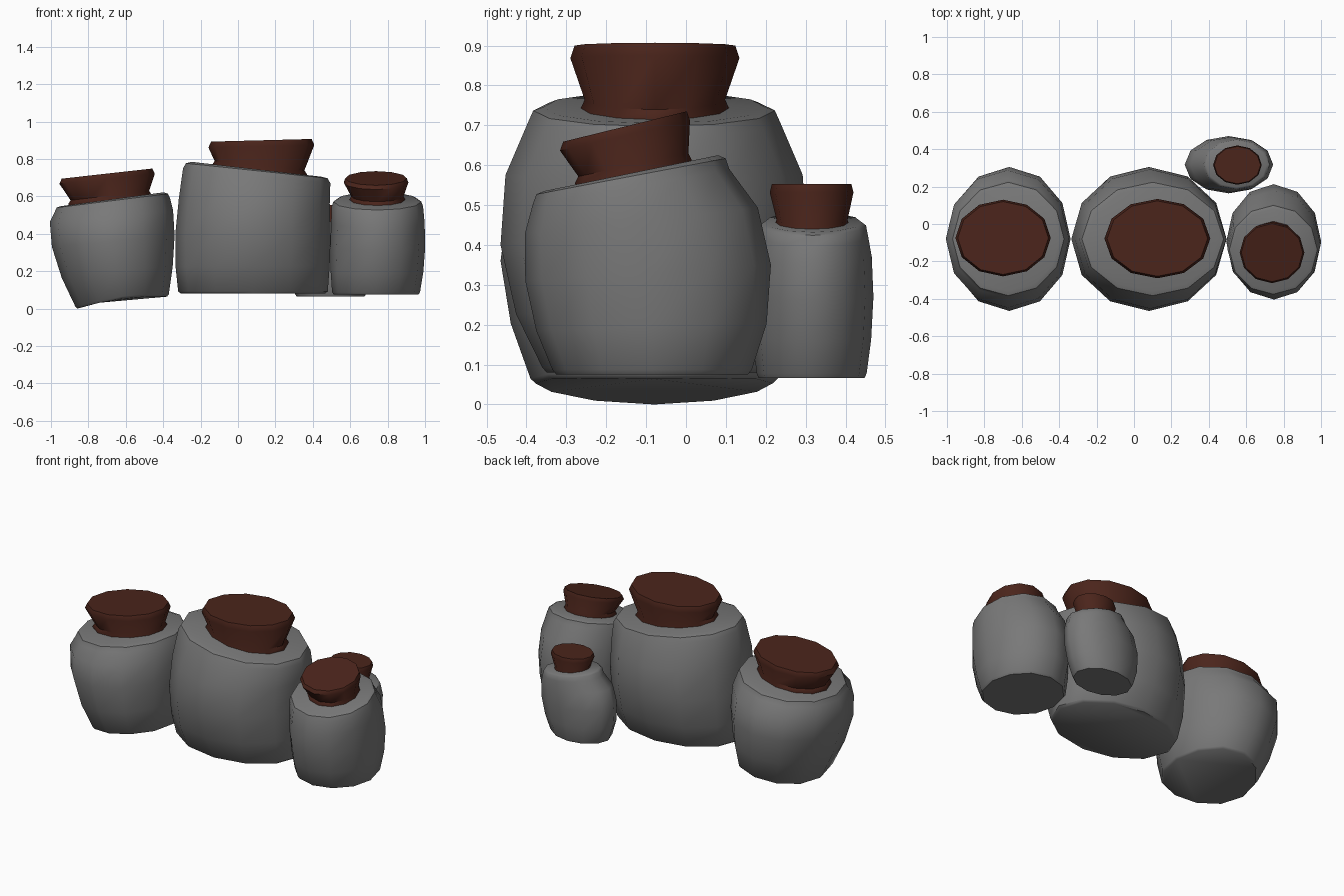
import bpy, bmesh, math

if "Cube" in bpy.data.objects:
    bpy.data.objects.remove(bpy.data.objects["Cube"])

SIDES = 12


def material(name, r, g, b):
    mat = bpy.data.materials.new(name)
    mat.diffuse_color = (r, g, b, 1)
    mat.use_nodes = True
    mat.node_tree.nodes["Principled BSDF"].inputs["Base Color"].default_value = mat.diffuse_color
    return mat


brown = material("brown_stopper", 0.07, 0.018, 0.011)
grey = material("dark_grey_jar", 0.19, 0.19, 0.19)

# A ring is (cx, cy, z, rx, ry, slope_x, slope_y, bend)


def change(ring, scale=1.0, dz=0.0):
    cx, cy, z, rx, ry, sx, sy, b = ring
    return (cx, cy, z + dz, rx * scale, ry * scale, sx, sy, b)


def blend(a, b, c, t, mid=0.45):
    # smooth curve through base, belly and rim rings
    wa = (t - mid) * (t - 1) / mid
    wb = t * (t - 1) / (mid * (mid - 1))
    wc = t * (t - mid) / (1 - mid)
    return tuple(wa * p + wb * q + wc * r for p, q, r in zip(a, b, c))


def loft(name, rings, mat, angle):
    bm = bmesh.new()
    loops = []
    for cx, cy, z, rx, ry, sx, sy, b in rings:
        loop = []
        for i in range(SIDES):
            a = 2 * math.pi * i / SIDES
            u, v = math.cos(a), math.sin(a)
            loop.append(bm.verts.new((cx + rx * u, cy + ry * v,
                                      z + sx * u + sy * v + b * u * u)))
        loops.append(loop)
    for lo, hi in zip(loops, loops[1:]):
        for i in range(SIDES):
            j = (i + 1) % SIDES
            bm.faces.new((lo[i], lo[j], hi[j], hi[i]))
    bm.faces.new(loops[0][::-1])
    bm.faces.new(loops[-1])
    mesh = bpy.data.meshes.new(name)
    bm.to_mesh(mesh)
    bm.free()
    obj = bpy.data.objects.new(name, mesh)
    bpy.context.collection.objects.link(obj)
    mesh.materials.append(mat)
    bpy.ops.object.select_all(action='DESELECT')
    obj.select_set(True)
    bpy.context.view_layer.objects.active = obj
    bpy.ops.object.shade_smooth_by_angle(angle=math.radians(angle))
    return obj


def jar(name, base, belly, rim, neck, top):
    # bulging body with softened bottom and shoulder edges
    body = [change(base, 0.96)]
    body += [change(blend(base, belly, rim, t), 1.0, 0.012 if t == 0 else 0)
             for t in (0, 0.2, 0.45, 0.72)]
    body += [change(rim, 1.05, -0.035), change(rim, 1.01, -0.008), change(rim, 0.93)]
    loft(name + "_body", body, grey, 45)
    # flared stopper with a small lip at the foot
    h = top[2] - neck[2]
    loft(name + "_stopper",
         [change(neck, 1.02, -0.03), change(neck, 1.06), change(neck, 1.0, h * 0.14),
          change(top, 1.0, -h * 0.2), change(top, 0.95)], brown, 50)


jar("left_jar",
    (-0.62, -0.08, 0.053, 0.25, 0.31, 0.032, 0, -0.021),
    (-0.667, -0.08, 0.36, 0.328, 0.385, 0.03, 0, 0),
    (-0.672, -0.08, 0.585, 0.295, 0.30, 0.037, 0, 0),
    (-0.685, -0.075, 0.585, 0.21, 0.17, 0.025, 0, 0),
    (-0.70, -0.075, 0.722, 0.255, 0.205, 0.027, 0, 0))

jar("middle_jar",
    (0.08, -0.08, 0.08, 0.40, 0.28, 0, 0, 0),
    (0.08, -0.08, 0.40, 0.415, 0.385, 0, 0, 0),
    (0.10, -0.08, 0.745, 0.375, 0.300, -0.04, 0, 0),
    (0.115, -0.078, 0.742, 0.24, 0.176, -0.025, 0, 0),
    (0.125, -0.078, 0.90, 0.283, 0.212, 0.007, 0, 0))

jar("right_jar",
    (0.738, -0.085, 0.075, 0.235, 0.25, 0, 0, 0),
    (0.747, -0.095, 0.33, 0.254, 0.308, 0, 0.02, 0),
    (0.745, -0.138, 0.58, 0.233, 0.235, 0, 0.045, 0),
    (0.745, -0.132, 0.585, 0.14, 0.138, 0, 0.029, 0),
    (0.738, -0.153, 0.697, 0.173, 0.163, 0, 0.038, 0))

jar("small_back_jar",
    (0.495, 0.315, 0.066, 0.19, 0.138, 0, 0, 0),
    (0.506, 0.317, 0.27, 0.235, 0.153, -0.01, 0, 0),
    (0.548, 0.318, 0.457, 0.175, 0.132, -0.025, 0, 0),
    (0.552, 0.316, 0.448, 0.105, 0.089, -0.014, 0, 0),
    (0.553, 0.315, 0.553, 0.13, 0.105, 0, 0, 0))
